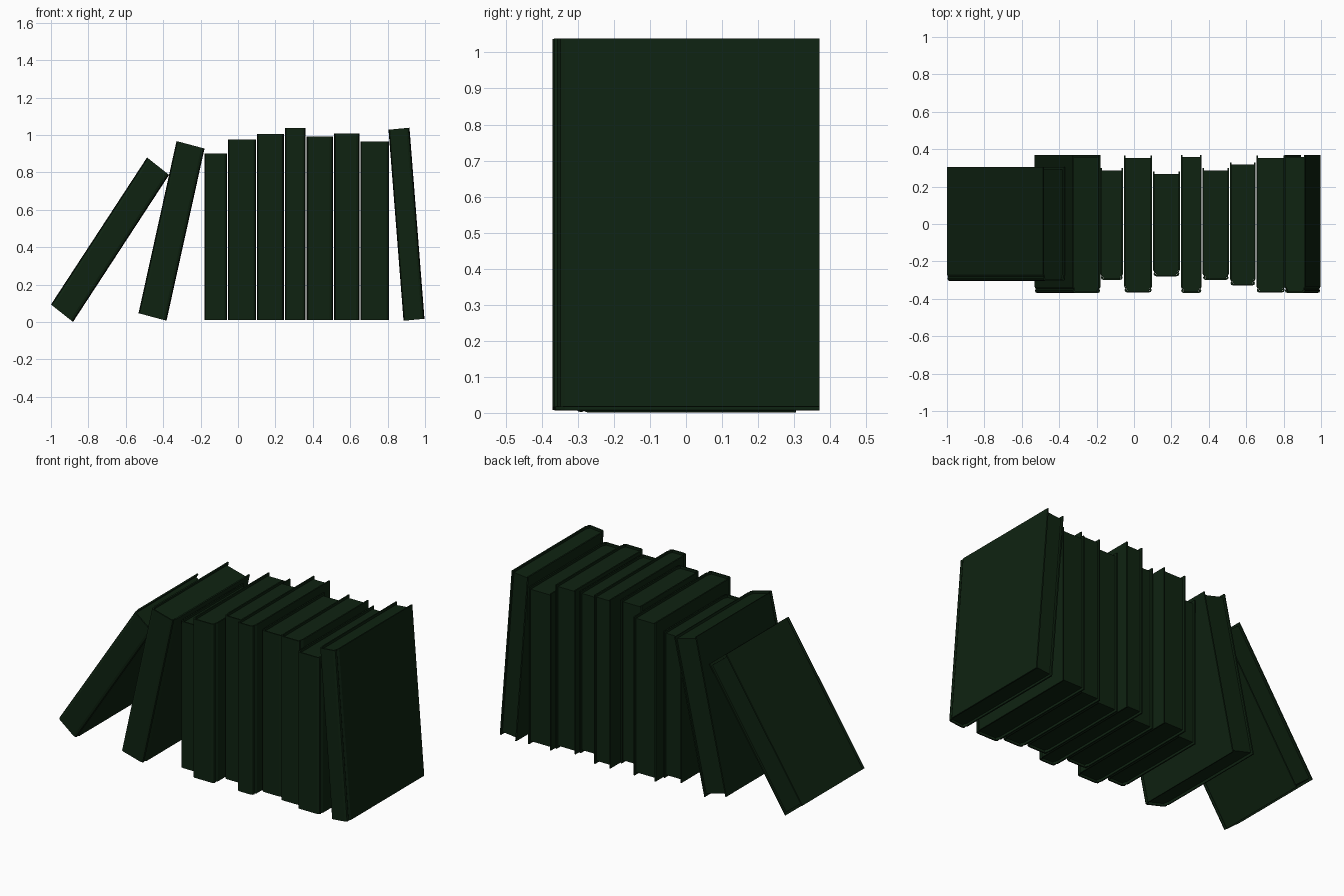
import bpy
import bmesh
from math import radians
from mathutils import Matrix

if "Cube" in bpy.data.objects:
    bpy.data.objects.remove(bpy.data.objects["Cube"])

green = bpy.data.materials.new("dark green")
green.use_nodes = True
color = (0.0045, 0.0165, 0.0055, 1)
green.diffuse_color = color
green.node_tree.nodes["Principled BSDF"].inputs["Base Color"].default_value = color

BOARD = 0.008    # cover thickness
INSET = 0.013    # how far the pages sit inside the cover
STRETCH = 1.1    # row is stretched upwards, which shears leaning books


def extrude_outline(name, half, z0, z1, place):
    """Mirror half an outline across x, extrude it up and place it."""
    outline = half + [(-x, y) for x, y in reversed(half)]
    bm = bmesh.new()
    face = bm.faces.new([bm.verts.new((x, y, z0)) for x, y in outline])
    result = bmesh.ops.extrude_face_region(bm, geom=[face])
    top = [g for g in result["geom"] if isinstance(g, bmesh.types.BMVert)]
    bmesh.ops.translate(bm, verts=top, vec=(0, 0, z1 - z0))
    bmesh.ops.recalc_face_normals(bm, faces=bm.faces)
    bm.transform(place)
    mesh = bpy.data.meshes.new(name)
    bm.to_mesh(mesh)
    bm.free()
    mesh.materials.append(green)
    bpy.context.collection.objects.link(bpy.data.objects.new(name, mesh))


def book(label, x, z, width, height, depth, lean=0):
    place = (Matrix.Translation((x, 0, z))
             @ Matrix.Scale(STRETCH, 4, (0, 0, 1))
             @ Matrix.Rotation(radians(lean), 4, "Y"))
    w, front, back = width / 2, -depth, depth
    # Wrap-around cover: rounded spine, hinge groove, two boards
    cover = [(w - 0.018, front), (w - 0.006, front + 0.005),
             (w - 0.002, front + 0.014), (w - 0.007, front + 0.022),
             (w, front + 0.034), (w, back), (w - BOARD, back),
             (w - BOARD, front + 0.034), (w - 0.016, front + BOARD)]
    extrude_outline(label + "_cover", cover, 0, height, place)
    # Page block
    p = w - BOARD
    pages = [(w - 0.018, front + BOARD), (p, front + 0.034), (p, back - INSET)]
    extrude_outline(label + "_pages", pages, INSET, height - INSET, place)


# Upright books: left edge, right edge, top, half depth
upright = [(-0.18, -0.058, 0.902, 0.30), (-0.053, 0.097, 0.977, 0.367),
           (0.102, 0.245, 1.005, 0.28), (0.25, 0.362, 1.037, 0.37),
           (0.367, 0.508, 0.993, 0.30), (0.514, 0.649, 1.009, 0.33),
           (0.654, 0.808, 0.964, 0.367)]
BASE = 0.01
for i, (x0, x1, top, depth) in enumerate(upright, 1):
    book(f"upright_book_{i}", (x0 + x1) / 2, BASE, x1 - x0,
         (top - BASE) / STRETCH, depth)

# Leaning books at both ends
book("fallen_book", -0.941, 0.047, 0.145, 0.88, 0.305, 35.7)
book("leaning_book", -0.457, 0.027, 0.154, 0.861, 0.37, 13.65)
book("end_book", 0.941, 0.012, 0.1125, 0.932, 0.37, -4.94)
